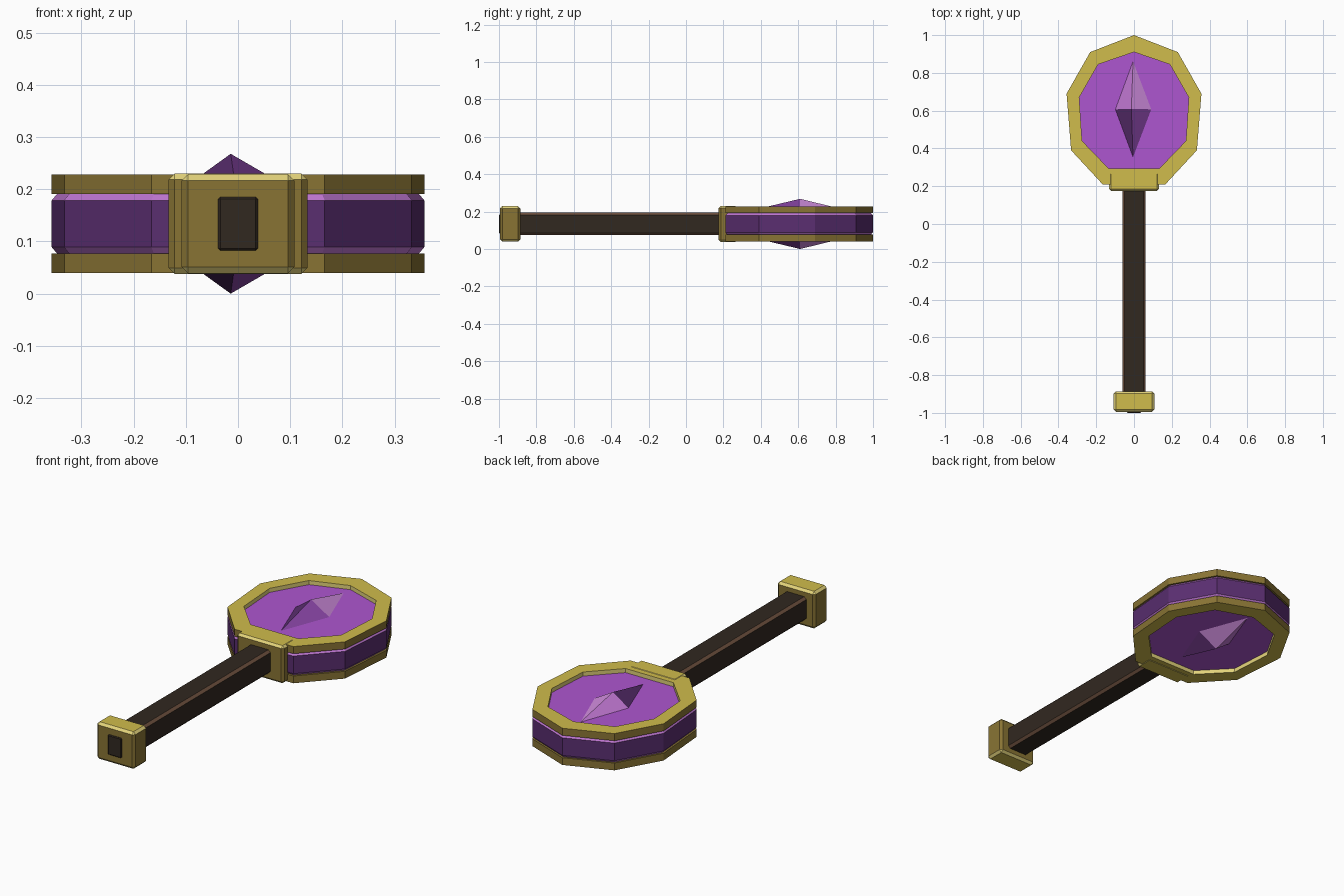
import bpy, bmesh
from mathutils import Vector

if "Cube" in bpy.data.objects:
    bpy.data.objects.remove(bpy.data.objects["Cube"])


def material(name, r, g, b):
    """Flat colour from sRGB 0-255 values, stored as linear."""
    lin = [(c / 255 / 12.92 if c < 11 else ((c / 255 + 0.055) / 1.055) ** 2.4) for c in (r, g, b)]
    m = bpy.data.materials.new(name)
    m.diffuse_color = (*lin, 1)
    m.use_nodes = True
    m.node_tree.nodes["Principled BSDF"].inputs["Base Color"].default_value = m.diffuse_color
    return m


GOLD = material("gold", 208, 188, 76)
DARK_GOLD = material("dark gold", 137, 116, 52)
PALE_GOLD = material("pale gold", 226, 210, 122)
PURPLE = material("purple", 174, 86, 208)
MID_PURPLE = material("mid purple", 134, 68, 162)
DARK_PURPLE = material("dark purple", 90, 46, 112)
ORCHID = material("orchid", 190, 118, 208)
LILAC = material("lilac", 210, 142, 224)
DARK_WOOD = material("dark wood", 49, 40, 32)
BROWN = material("brown", 110, 80, 62)

MID_Z = 0.134          # the model mirrors above and below this height
CENTRE = Vector((0, 0.61))


def finish(name, bm, mats):
    bmesh.ops.recalc_face_normals(bm, faces=bm.faces)
    mesh = bpy.data.meshes.new(name)
    bm.to_mesh(mesh)
    bm.free()
    for m in mats:
        mesh.materials.append(m)
    obj = bpy.data.objects.new(name, mesh)
    bpy.context.collection.objects.link(obj)
    return obj


def mirror_half(pts):
    """Complete an outline whose first point lies on x = 0."""
    return [Vector(p) for p in pts] + [Vector((-x, y)) for x, y in reversed(pts[1:])]


def loft(name, loops, mats, slots, closed=False):
    """Join (outline, z) loops; slots gives the material of each strip."""
    bm = bmesh.new()
    rows = [[bm.verts.new((p.x, p.y, z)) for p in outline] for outline, z in loops]
    n = len(rows[0])
    pairs = list(zip(rows, rows[1:]))
    if closed:
        pairs.append((rows[-1], rows[0]))
    else:
        bm.faces.new(rows[0])
        bm.faces.new(rows[-1])
    for (a, b), slot in zip(pairs, slots):
        for i in range(n):
            j = (i + 1) % n
            bm.faces.new((a[i], a[j], b[j], b[i])).material_index = slot
    return finish(name, bm, mats)


def bevel_box(name, lo, hi, width, mats, along_y=False):
    """Chamfered box; mats are sides, chamfers, and optionally top/bottom.
    With a third material the upright chamfers keep the side colour."""
    bm = bmesh.new()
    bmesh.ops.create_cube(bm, size=1)
    for v in bm.verts:
        v.co = Vector([l + (c + 0.5) * (h - l) for c, l, h in zip(v.co, lo, hi)])
    edges = bm.edges[:]
    if along_y:
        edges = [e for e in edges if abs(e.verts[0].co.y - e.verts[1].co.y) > 0.01]
    bmesh.ops.bevel(bm, geom=edges, offset=width, segments=1, profile=0.5,
                    affect='EDGES', material=1)
    bm.normal_update()
    if len(mats) == 3:
        for f in bm.faces:
            tilt = abs(f.normal.z)
            f.material_index = 2 if tilt > 0.9 else 0 if tilt < 0.1 else 1
    return finish(name, bm, mats)


# Nine-sided head outlines
outer = mirror_half([(0, 1.0), (0.232, 0.91), (0.357, 0.69), (0.333, 0.39), (0.166, 0.21)])
inner = mirror_half([(0, 0.91), (0.19, 0.845), (0.29, 0.67), (0.275, 0.44), (0.135, 0.295)])
inset = [CENTRE + (p - CENTRE) * 0.972 for p in outer]

# Dark purple band with bright chamfers
loft("head_band", [(inset, MID_Z - 0.057), (outer, MID_Z - 0.045),
                   (outer, MID_Z + 0.045), (inset, MID_Z + 0.057)],
     [DARK_PURPLE, ORCHID], [1, 0, 1])

# Recessed disc inside the rings
loft("head_disc", [(inner, MID_Z - 0.073), (inner, MID_Z + 0.073)], [PURPLE], [0])

for label, s in (("top", 1), ("bottom", -1)):
    # Gold ring: dark outer wall, bright face, pale inner wall
    loft(label + "_ring", [(outer, MID_Z + s * 0.057), (outer, MID_Z + s * 0.094),
                           (inner, MID_Z + s * 0.094), (inner, MID_Z + s * 0.057)],
         [DARK_GOLD, GOLD, PALE_GOLD], [0, 1, 2, 0], closed=True)

    # Four-sided gem, one colour per facet
    bm = bmesh.new()
    apex = bm.verts.new((-0.014, 0.61, MID_Z + s * 0.134))
    base = [bm.verts.new((x, y, MID_Z + s * 0.072))
            for x, y in ((-0.005, 0.35), (0.093, 0.607), (-0.005, 0.865), (-0.1, 0.607))]
    bm.faces.new(base)
    for i in range(4):      # front right, back right, back left, front left
        bm.faces.new((base[i], base[(i + 1) % 4], apex)).material_index = i
    finish(label + "_gem", bm, [MID_PURPLE, LILAC, ORCHID, DARK_PURPLE])

# Handle with worn brown edges
bevel_box("handle", (-0.061, -0.92, MID_Z - 0.06), (0.061, 0.26, MID_Z + 0.06), 0.012,
          [DARK_WOOD, BROWN], along_y=True)

# Gold collar and pommel
golds = [DARK_GOLD, PALE_GOLD, GOLD]
bevel_box("collar", (-0.133, 0.175, MID_Z - 0.096), (0.133, 0.275, MID_Z + 0.096), 0.011, golds)
bevel_box("pommel", (-0.108, -0.994, MID_Z - 0.095), (0.108, -0.886, MID_Z + 0.095), 0.012, golds)

# Small dark stud on the pommel end
bevel_box("pommel_stud", (-0.038, -1.0, MID_Z - 0.051), (0.038, -0.96, MID_Z + 0.051), 0.004,
          [DARK_WOOD, DARK_WOOD])
